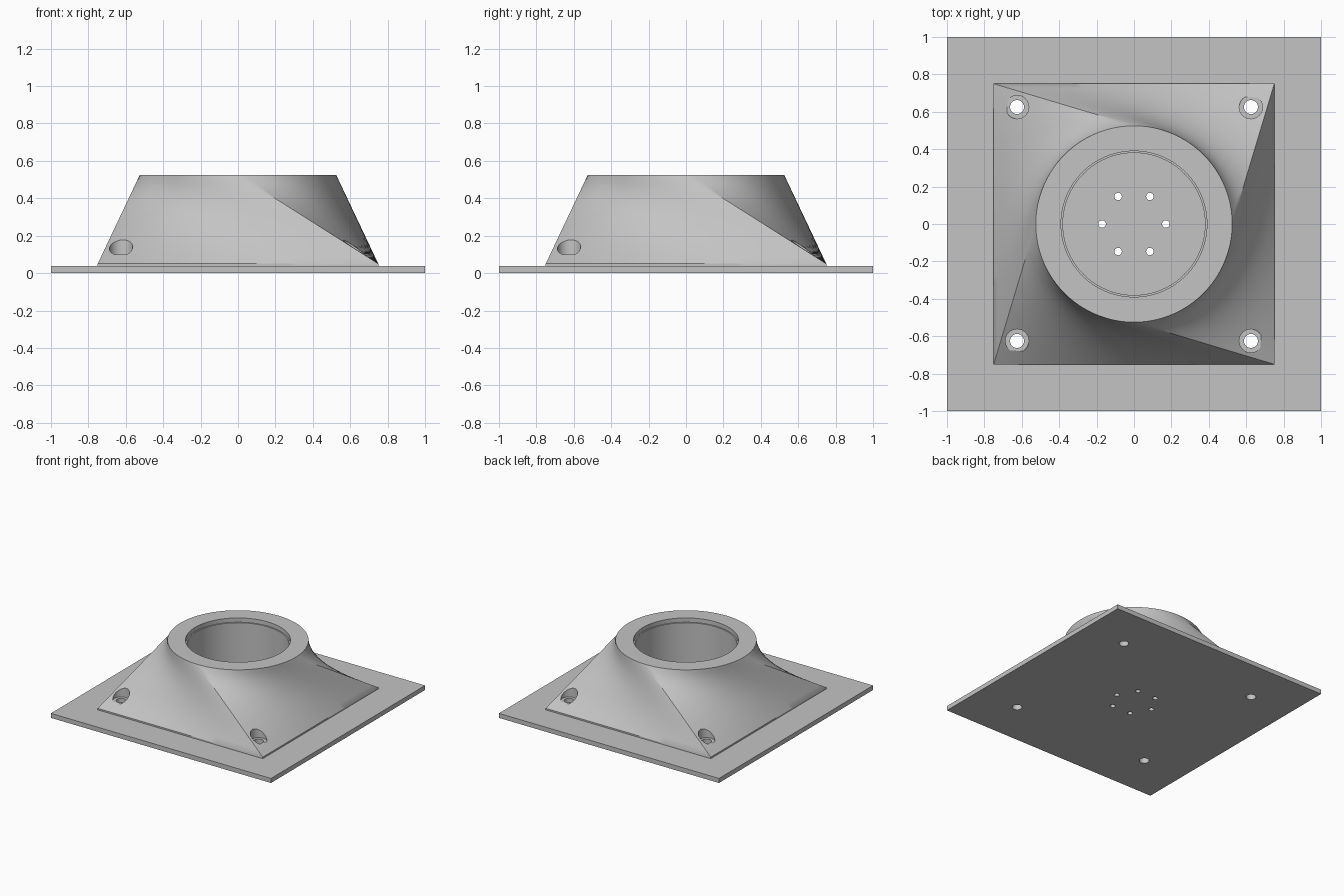
import bpy, bmesh
from math import sin, cos, pi, radians
from mathutils import Vector, Matrix

if "Cube" in bpy.data.objects:
    bpy.data.objects.remove(bpy.data.objects["Cube"], do_unlink=True)

PLATE_TOP = 0.0375
BASE_Z, TOP_Z = 0.05, 0.525
BASE_HALF, RIM_R = 0.75, 0.525
SIDE_STEPS, ROWS = 32, 12

grey = bpy.data.materials.new("plain grey")
grey.use_nodes = True
grey.diffuse_color = (0.55, 0.55, 0.55, 1)
grey.node_tree.nodes["Principled BSDF"].inputs["Base Color"].default_value = grey.diffuse_color


def make_object(name, bm):
    bmesh.ops.recalc_face_normals(bm, faces=bm.faces[:])
    mesh = bpy.data.meshes.new(name)
    bm.to_mesh(mesh)
    bm.free()
    mesh.materials.append(grey)
    ob = bpy.data.objects.new(name, mesh)
    bpy.context.collection.objects.link(ob)
    return ob


def stack(name, rings):
    """Closed solid through a list of equally long rings of points."""
    bm = bmesh.new()
    loops = [[bm.verts.new(p) for p in ring] for ring in rings]
    n = len(loops[0])
    for a, b in zip(loops, loops[1:]):
        for i in range(n):
            j = (i + 1) % n
            bm.faces.new((a[i], a[j], b[j], b[i]))
    bm.faces.new(loops[0][::-1])
    bm.faces.new(loops[-1])
    return make_object(name, bm)


def turned(name, profile, x=0, y=0, segments=32):
    """Solid of revolution from (radius, height) pairs."""
    return stack(name, [[(x + r * cos(2 * pi * i / segments),
                          y + r * sin(2 * pi * i / segments), z)
                         for i in range(segments)] for r, z in profile])


def cut(ob, cutters):
    bpy.context.view_layer.objects.active = ob
    for c in cutters:
        mod = ob.modifiers.new("cut", "BOOLEAN")
        mod.operation, mod.solver, mod.object = "DIFFERENCE", "EXACT", c
        bpy.ops.object.modifier_apply(modifier=mod.name)


# Flat base plate
bm = bmesh.new()
bmesh.ops.create_cube(bm, size=1, matrix=Matrix.Translation((0, 0, PLATE_TOP / 2))
                      @ Matrix.Diagonal((2, 2, PLATE_TOP, 1)))
plate = make_object("base_plate", bm)

# Body: square base ruled to a round rim, each corner twisted an eighth turn
square, circle = [], []
for side in range(4):
    turn = Matrix.Rotation(side * pi / 2, 3, "Z")
    for i in range(SIDE_STEPS):
        s = i / SIDE_STEPS
        angle = pi + s * pi / 2
        square.append(turn @ Vector((BASE_HALF * (2 * s - 1), -BASE_HALF, BASE_Z)))
        circle.append(turn @ Vector((RIM_R * cos(angle), RIM_R * sin(angle), TOP_Z)))
rings = [[(p.x, p.y, PLATE_TOP) for p in square]]
for row in range(ROWS + 1):
    rings.append([p.lerp(q, row / ROWS) for p, q in zip(square, circle)])
body = stack("twisted_body", rings)

# Cutters: stepped bore, counterbored corner holes, ring of small holes
bore = turned("bore_cutter", [(0.38, 0.0), (0.38, 0.49), (0.39, 0.49), (0.39, 0.6)],
              segments=96)
corner_holes = [turned("corner_hole_cutter",
                       [(0.0375, -0.1), (0.0375, 0.1), (0.0625, 0.1), (0.0625, 0.4)],
                       0.625 * sx, 0.625 * sy)
                for sx in (-1, 1) for sy in (-1, 1)]
small_holes = [turned("small_hole_cutter", [(0.02, -0.1), (0.02, 0.2)],
                      0.17 * cos(k * pi / 3), 0.17 * sin(k * pi / 3), 20)
               for k in range(6)]

cut(body, [bore] + corner_holes)
cut(plate, corner_holes + small_holes)
for c in [bore] + corner_holes + small_holes:
    bpy.data.objects.remove(c, do_unlink=True)

# Smooth the curved walls, keep the edges sharp
for ob in (plate, body):
    bpy.ops.object.select_all(action="DESELECT")
    ob.select_set(True)
    bpy.context.view_layer.objects.active = ob
    bpy.ops.object.shade_smooth_by_angle(angle=radians(30))
